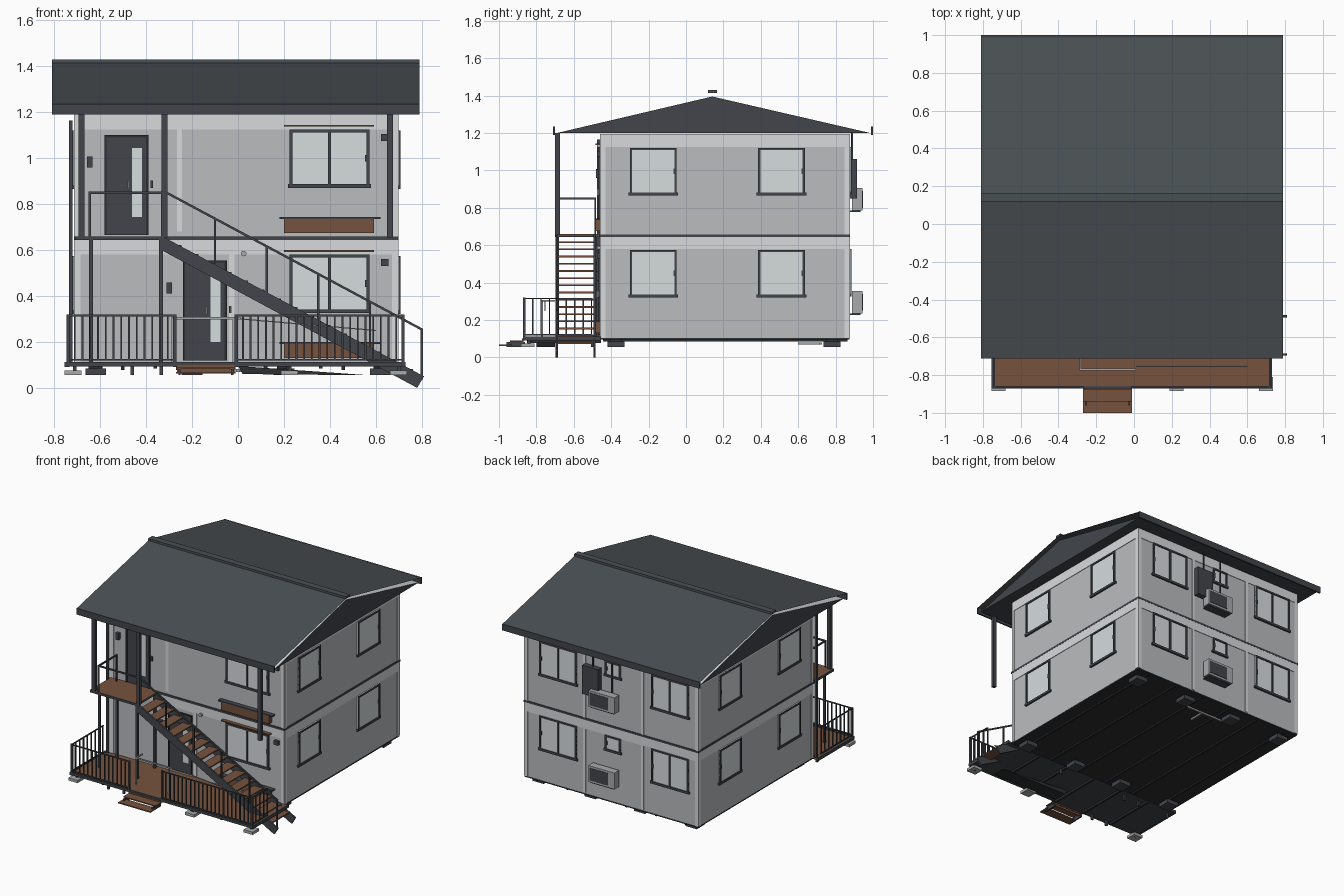
import bpy, bmesh, math
from mathutils import Vector, Matrix

if "Cube" in bpy.data.objects:
    bpy.data.objects.remove(bpy.data.objects["Cube"])


def mat(name, r, g, b):
    m = bpy.data.materials.new(name)
    lin = [((c / 255 + 0.055) / 1.055) ** 2.4 for c in (r, g, b)]
    m.diffuse_color = (*lin, 1)
    m.use_nodes = True
    m.node_tree.nodes["Principled BSDF"].inputs["Base Color"].default_value = m.diffuse_color
    return m


WALL = mat("wall grey", 186, 188, 191)
TRIM = mat("trim light grey", 216, 218, 220)
ROOF = mat("roof slate", 74, 80, 84)
DARK = mat("dark metal", 66, 69, 75)
WOOD = mat("wood brown", 118, 82, 61)
GLASS = mat("glass pale", 214, 221, 222)
UNDER = mat("underside black", 44, 46, 49)
UNIT = mat("machine grey", 168, 170, 172)


def finish(name, bm, *mats):
    bmesh.ops.recalc_face_normals(bm, faces=bm.faces)
    me = bpy.data.meshes.new(name)
    bm.to_mesh(me)
    bm.free()
    for m in mats:
        me.materials.append(m)
    ob = bpy.data.objects.new(name, me)
    bpy.context.collection.objects.link(ob)
    return ob


def boxes(name, m, *dims):
    """One object out of (x0, x1, y0, y1, z0, z1) boxes."""
    bm = bmesh.new()
    for x0, x1, y0, y1, z0, z1 in dims:
        M = Matrix.Translation(((x0 + x1) / 2, (y0 + y1) / 2, (z0 + z1) / 2))
        M = M @ Matrix.Diagonal((abs(x1 - x0), abs(y1 - y0), abs(z1 - z0), 1))
        bmesh.ops.create_cube(bm, size=1, matrix=M)
    return finish(name, bm, m)


def bars(name, m, w, *segs):
    """Square bars between point pairs."""
    bm = bmesh.new()
    for p, q in segs:
        p, q = Vector(p), Vector(q)
        M = Matrix.Translation((p + q) / 2) @ (q - p).to_track_quat('Z', 'Y').to_matrix().to_4x4()
        bmesh.ops.create_cube(bm, size=1, matrix=M @ Matrix.Diagonal((w, w, (q - p).length, 1)))
    return finish(name, bm, m)


def prism(name, pts, axis, a, b, *mats):
    """Profile extruded along x (points are y,z) or y (points are x,z)."""
    bm = bmesh.new()
    place = (lambda p, t: (t, p[0], p[1])) if axis == 'x' else (lambda p, t: (p[0], t, p[1]))
    f = bm.faces.new([bm.verts.new(place(p, a)) for p in pts])
    g = bmesh.ops.extrude_face_region(bm, geom=[f])
    d = Vector((b - a, 0, 0)) if axis == 'x' else Vector((0, b - a, 0))
    bmesh.ops.translate(bm, vec=d, verts=[v for v in g['geom'] if isinstance(v, bmesh.types.BMVert)])
    return finish(name, bm, *mats)


X0, X1, Y0, Y1 = -0.71, 0.695, -0.455, 0.873


def on_wall(side, u0, u1, d0, d1, z0, z1):
    """Box on a wall: u along it, d outwards."""
    return {'front': (u0, u1, Y0 - d1, Y0 - d0, z0, z1), 'back': (u0, u1, Y1 + d0, Y1 + d1, z0, z1),
            'right': (X1 + d0, X1 + d1, u0, u1, z0, z1), 'left': (X0 - d1, X0 - d0, u0, u1, z0, z1)}[side]


def window(side, u0, u1, z0, z1, mullion):
    boxes(side + " window glass", GLASS, on_wall(side, u0, u1, 0, 0.006, z0, z1))
    w = 0.012
    fr = [(u0, u0 + w, z0, z1), (u1 - w, u1, z0, z1), (u0, u1, z1 - w, z1),
          (u0 - 0.008, u1 + 0.008, z0 - 0.004, z0 + w)]
    if mullion:
        c = (u0 + u1) / 2
        fr.append((c - 0.006, c + 0.006, z0, z1))
    fr.append((u1 - 0.018, u1 - 0.01, (z0 + z1) / 2 - 0.015, (z0 + z1) / 2 + 0.015))
    boxes(side + " window frame", DARK, *[on_wall(side, a, b, 0, 0.013, c, d) for a, b, c, d in fr])


# Body, floor band and underside
boxes("house body", WALL, (X0, X1, Y0, Y1, 0.105, 1.195))
boxes("floor band", DARK, (X0 - .005, X1 + .005, Y0 - .008, Y1 + .005, 0.644, 0.658))
boxes("underside plate", UNDER, (X0, X1, Y0, Y1, 0.095, 0.106))
boxes("underside beams", UNDER, *[(x - .008, x + .008, Y0 + .01, Y1 - .01, 0.085, 0.096)
                                  for x in (-.6, -.36, -.12, .12, .36, .6)])
# Light trim on all walls
SPANS = {'front': (X0, X1), 'back': (X0, X1), 'left': (Y0, Y1), 'right': (Y0, Y1)}
trim = []
for s, (a, b) in SPANS.items():
    for z0, z1 in ((0.58, 0.645), (1.125, 1.195)):
        trim.append(on_wall(s, a, b, 0, 0.004, z0, z1))
    trim += [on_wall(s, a, a + .025, 0, 0.004, .105, 1.19), on_wall(s, b - .025, b, 0, 0.004, .105, 1.19)]
for u in (0.21, -0.26):
    trim.append(on_wall('back', u - .01, u + .01, 0, .004, .11, 1.13))
trim += [on_wall('front', -.265, -.243, 0, .004, .68, 1.13), on_wall('front', -.04, -.015, 0, .004, .11, .58)]
boxes("wall trim", TRIM, *trim)

# Roof: gable prism, thin sheets above it, fascias and ridge cap
gable = prism("roof gable", [(-.69, 1.2), (.985, 1.2), (.14, 1.395)], 'x', -.795, .775, DARK, TRIM)
for p in gable.data.polygons:
    if p.normal.z > 0.5:
        p.material_index = 1
bm = bmesh.new()
rows = [[bm.verts.new((x, y, z)) for x in (-.81, .79)] for y, z in ((-.705, 1.235), (.14, 1.418), (.99, 1.235))]
for a, b in zip(rows, rows[1:]):
    bm.faces.new((a[0], a[1], b[1], b[0]))
finish("roof sheets", bm, ROOF)
boxes("roof fascias", DARK, (-.81, .79, -.712, -.7, 1.19, 1.236), (-.81, .79, .988, 1.0, 1.19, 1.236))
boxes("ridge cap", ROOF, (-.81, .79, .118, .165, 1.414, 1.43))
boxes("roof posts", DARK, *[(x - .0125, x + .0125, -.70, -.675, .655, 1.2) for x in (-.682, -.32, .662)])

# Windows
for dz in (0, 0.545):
    window('front', .225, .572, .33 + dz, .58 + dz, True)
    window('back', .27, .57, .33 + dz, .58 + dz, True)
    window('back', -.635, -.335, .33 + dz, .58 + dz, True)
    window('back', -.085, .04, .47 + dz, .58 + dz, False)
    for s in ('left', 'right'):
        window(s, -.3, -.05, .325 + dz, .575 + dz, False)
        window(s, .385, .635, .325 + dz, .575 + dz, False)
    # Planter and wood strip at the front windows
    boxes("planter", WOOD, on_wall('front', .2, .592, 0, .03, .13 + dz, .194 + dz))
    boxes("planter ledge", DARK, on_wall('front', .18, .62, 0, .035, .19 + dz, .199 + dz))
    boxes("window strip", WOOD, on_wall('front', .2, .592, 0, .03, .592 + dz, .6 + dz))
    boxes("meter box", DARK, on_wall('front', .622, .655, 0, .02, .53 + dz, .56 + dz))

# Doors with lamps and round vents
for x, z, lx, lz, vx, vz in ((-.582, .665, -.645, .983, -.32, 1.13), (-.24, .12, -.3, .435, .025, .585)):
    boxes("door leaf", DARK, on_wall('front', x, x + .192, 0, .008, z, z + .435))
    boxes("door frame", UNDER, *[on_wall('front', a, b, 0, .014, c, d) for a, b, c, d in (
        (x, x + .01, z, z + .435), (x + .182, x + .192, z, z + .435), (x, x + .192, z + .425, z + .435))])
    boxes("door glass", GLASS, on_wall('front', x + .12, x + .164, 0, .011, z + .08, z + .38))
    boxes("door handle", UNIT, on_wall('front', x + .1, x + .108, 0, .02, z + .2, z + .235))
    boxes("wall lamp", DARK, on_wall('front', lx - .012, lx + .012, 0, .025, lz - .024, lz + .024))
    boxes("door bell", DARK, on_wall('front', x + .2, x + .212, 0, .01, z + .205, z + .237))
    bm = bmesh.new()
    bmesh.ops.create_cone(bm, cap_ends=True, segments=12, radius1=.012, radius2=.012, depth=.02,
                          matrix=Matrix.Translation((vx, Y0 - .01, vz)) @ Matrix.Rotation(math.pi / 2, 4, 'X'))
    finish("round vent", bm, UNIT)

# Machines on the back wall
for z in (.235, .785):
    boxes("cooling unit", UNIT, on_wall('back', -.08, .13, .015, .07, z, z + .12))
    boxes("cooling unit grille", DARK, on_wall('back', -.03, .12, .07, .073, z + .015, z + .105))
    boxes("cooling unit bracket", DARK, on_wall('back', -.07, .12, 0, .06, z - .008, z))
boxes("back cabinet", DARK, on_wall('back', .07, .2, .003, .042, .85, 1.06))
bars("cabinet pipes", DARK, .008, ((.13, .89, 1.05), (.13, .89, 1.2)), ((-.02, .885, .9), (-.02, .885, 1.2)))
bars("downpipe", DARK, .016, ((-.728, -.468, .1), (-.728, -.468, 1.165)))

# Footings, pads and legs
XS = (-.62, -.2, .2, .62)
boxes("footings", DARK, *[(x - .045, x + .045, y - .045, y + .045, .055, .085) for x in XS for y in (-.375, .78)])
boxes("footing caps", UNDER, *[(x - .03, x + .03, y - .03, y + .03, .08, .097) for x in XS for y in (-.375, .78)])
bars("under pipes", UNIT, .012, ((-.2, .72, .075), (.2, .72, .075)), ((0, .72, .075), (0, .6, .075)))
boxes("deck pads", UNIT, *[(x - .037, x + .037, -.883, -.81, .055, .075) for x in (-.718, .225, .7)])
bars("deck legs", DARK, .015, *[((x, y, .055), (x, y, .1)) for x in (-.71, -.46, -.335, .225, .7) for y in (-.84, -.5)])

# Deck, joists and front steps
boxes("deck boards", WOOD, (-.745, .722, -.86, Y0, .1, .108))
boxes("deck frame", DARK, (-.755, .73, -.872, -.858, .094, .112), (-.755, -.743, -.87, Y0, .09, .112),
      (.72, .73, -.87, Y0, .09, .112), (-.745, .722, -.86, Y0, .093, .1))
boxes("deck joists", UNDER, *[(-.75 + i * .24, -.735 + i * .24, -.85, Y0, .078, .095) for i in range(1, 6)])
boxes("front steps", WOOD, (-.27, -.01, -.94, -.868, .082, .09), (-.27, -.01, -1, -.93, .062, .07),
      (-.265, -.015, -.876, -.872, .068, .1))
boxes("step supports", DARK, *[(x, x + .01, -.96, -.86, .055, .082) for x in (-.26, -.03)])
prism("under ramp", [(0, .095), (.02, .06), (.57, .055)], 'y', -.8, -.7, UNDER)

# Deck railing
rail = []
for a, b in ((-.745, -.272), (-.012, .722)):
    rail += [((a, -.865, .315), (b, -.865, .315)), ((a, -.865, .122), (b, -.865, .122))]
    n = round((b - a) / .033)
    rail += [((a + (b - a) * i / n, -.865, .12), (a + (b - a) * i / n, -.865, .315)) for i in range(1, n)]
for x, ye in ((-.74, -.5), (.718, -.69)):
    rail += [((x, -.865, .315), (x, ye, .315)), ((x, -.865, .122), (x, ye, .122))]
    n = round((ye + .865) / .045)
    rail += [((x, -.865 + .045 * i, .12), (x, -.865 + .045 * i, .315)) for i in range(1, n + 1)]
bars("deck railing", DARK, .0075, *rail)
bars("deck railing posts", DARK, .014, *[((x, -.865, .09), (x, -.865, .32)) for x in (-.74, -.275, -.008, .718)])
bars("light handrail", UNIT, .009, ((-.285, -.7, .303), (-.285, -.77, .303)), ((-.285, -.77, .303), (.01, -.77, .303)),
     ((-.02, -.77, .105), (-.02, -.77, .303)), ((-.285, -.77, .105), (-.285, -.77, .303)))
bars("sloping handrail", UNIT, .005, ((.01, -.755, .3), (.6, -.755, .25)))

# Upper landing with its posts and rails
boxes("landing boards", WOOD, (-.705, -.325, -.695, Y0, .652, .66))
boxes("landing frame", DARK, (-.71, -.32, -.70, -.69, .643, .66), (-.71, -.7, -.7, Y0, .643, .66),
      (-.705, -.325, -.69, Y0, .645, .652))
bars("landing posts", DARK, .016, *[((x, y, .1), (x, y, .65)) for x in (-.64, -.335) for y in (-.688, -.485)])
bars("landing rail", DARK, .01, ((-.645, -.69, .85), (-.33, -.69, .85)), ((-.645, -.69, .65), (-.645, -.69, .855)),
     ((-.33, -.69, .65), (-.33, -.69, .86)), ((-.645, -.69, .85), (-.645, -.48, .85)),
     ((-.645, -.485, .65), (-.645, -.485, .85)))

# Staircase
for y in (-.697, -.495):
    prism("stair stringer", [(-.33, .66), (.81, .05), (.78, 0), (-.33, .598)], 'y', y, y + .012, DARK)
boxes("stair treads", WOOD, *[(-.32 + i * .072, -.245 + i * .072, -.686, -.494, .612 - i * .0385, .621 - i * .0385)
                              for i in range(15)])
line = lambda x, z: z - (x + .33) * .535
bars("stair handrail", DARK, .01, ((-.33, -.69, .86), (.805, -.69, .252)),
     *[((x, -.69, line(x, .64)), (x, -.69, line(x, .86))) for x in (-.1, .125, .35, .575, .8)])
